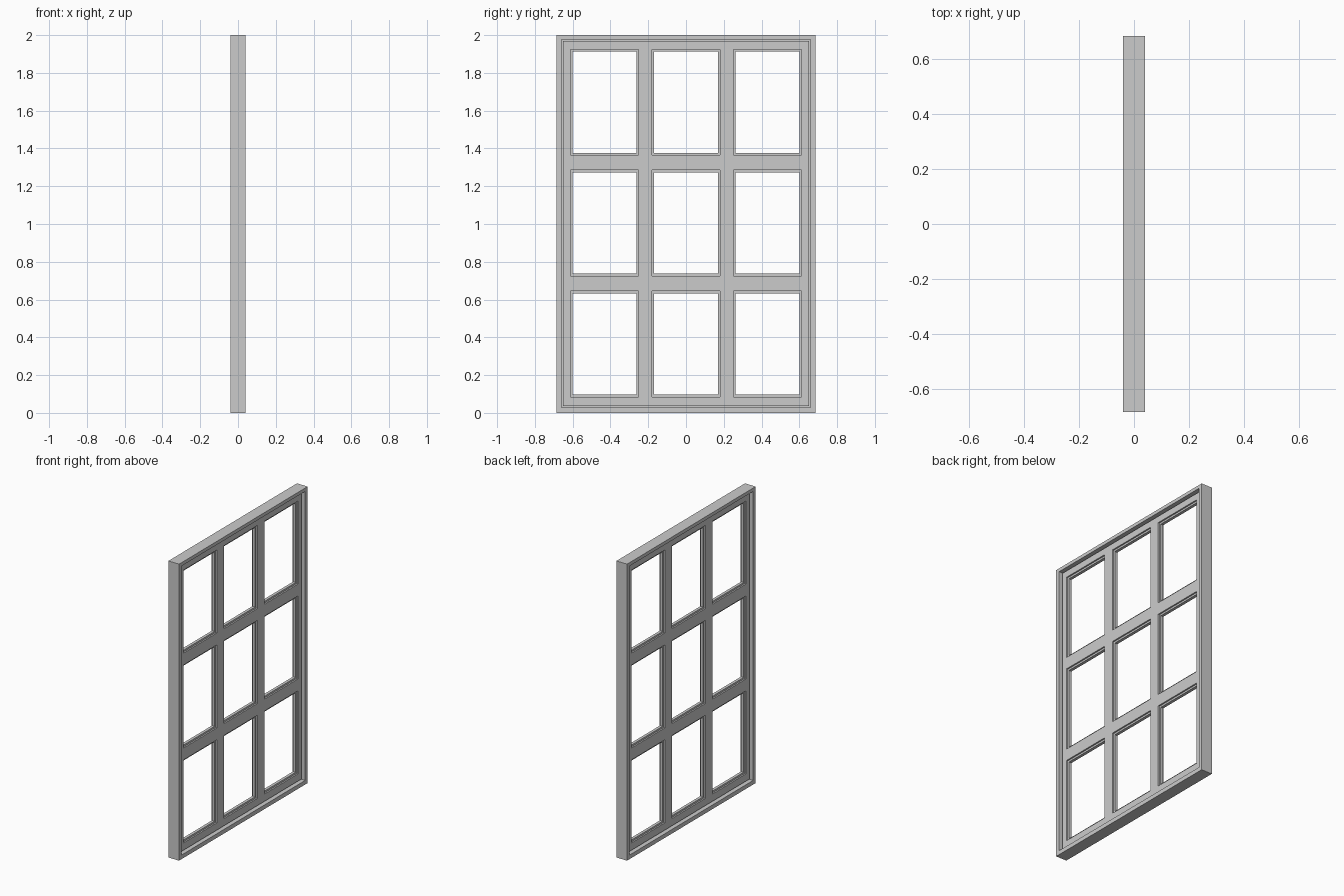
import bpy
import bmesh

cube = bpy.data.objects.get("Cube")
if cube:
    bpy.data.objects.remove(cube, do_unlink=True)

GREY = (0.6, 0.6, 0.6, 1.0)
paint = bpy.data.materials.new("light_grey_paint")
paint.use_nodes = True
paint.diffuse_color = GREY
paint.node_tree.nodes["Principled BSDF"].inputs["Base Color"].default_value = GREY


def lattice(name, y_cuts, z_cuts, depth):
    """Flat grid in the YZ plane with every odd cell left open, thickened along X."""
    bm = bmesh.new()
    verts = [[bm.verts.new((0, y, z)) for z in z_cuts] for y in y_cuts]
    for i in range(len(y_cuts) - 1):
        for j in range(len(z_cuts) - 1):
            if i % 2 and j % 2:
                continue
            bm.faces.new((verts[i][j], verts[i + 1][j],
                          verts[i + 1][j + 1], verts[i][j + 1]))
    mesh = bpy.data.meshes.new(name)
    bm.to_mesh(mesh)
    bm.free()
    mesh.materials.append(paint)
    obj = bpy.data.objects.new(name, mesh)
    bpy.context.collection.objects.link(obj)
    solid = obj.modifiers.new("thickness", "SOLIDIFY")
    solid.thickness = depth
    solid.offset = 0
    return obj


def cuts(low, high, centres, half):
    """Outer limits plus both edges of each opening."""
    edges = [c + s * half for c in centres for s in (-1, 1)]
    return [low] + edges + [high]


PANE_Y = (-0.432, 0, 0.432)
PANE_Z = (0.365, 1.005, 1.645)

# Deep outer casing
lattice("outer_casing", (-0.685, -0.658, 0.658, 0.685),
        (0, 0.028, 1.977, 2), 0.08)

# Sash bars, set back from the casing with a fine groove around them
lattice("sash_bars", cuts(-0.65, 0.65, PANE_Y, 0.18),
        cuts(0.036, 1.969, PANE_Z, 0.28), 0.04)

# Thin core that forms the stepped lip inside each opening
lattice("glazing_lip", cuts(-0.658, 0.658, PANE_Y, 0.169),
        cuts(0.028, 1.977, PANE_Z, 0.268), 0.02)
